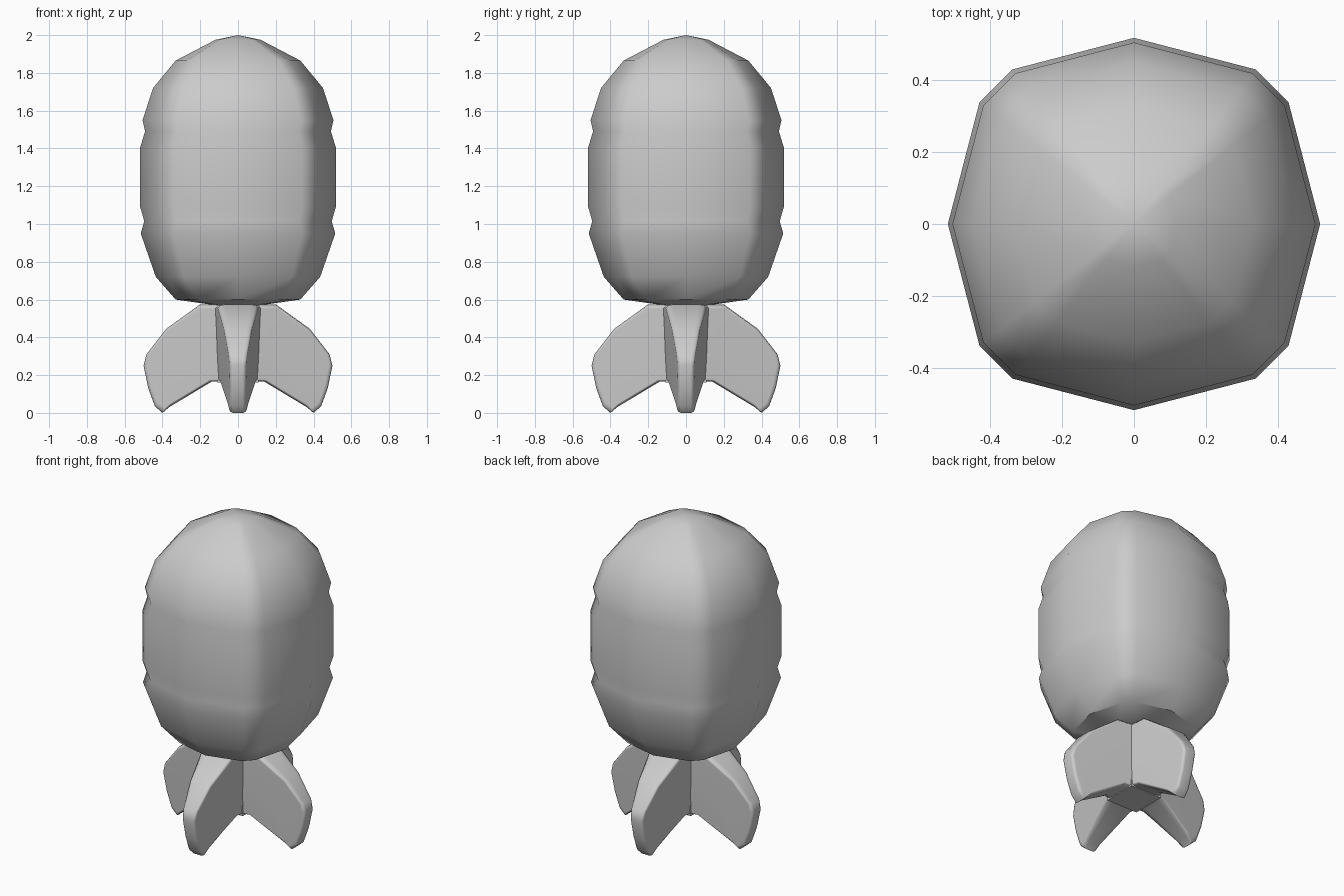
import bpy, bmesh, math
from mathutils import Matrix

old = bpy.data.objects.get("Cube")
if old:
    bpy.data.objects.remove(old, do_unlink=True)

grey = bpy.data.materials.new("plain_grey")
grey.use_nodes = True
colour = (0.6, 0.6, 0.6, 1)
grey.diffuse_color = colour
grey.node_tree.nodes["Principled BSDF"].inputs["Base Color"].default_value = colour


def finish(name, bm, angle):
    """Turn a bmesh into a smooth shaded object."""
    bmesh.ops.recalc_face_normals(bm, faces=bm.faces)
    mesh = bpy.data.meshes.new(name)
    bm.to_mesh(mesh)
    bm.free()
    mesh.materials.append(grey)
    obj = bpy.data.objects.new(name, mesh)
    bpy.context.collection.objects.link(obj)
    bpy.ops.object.select_all(action='DESELECT')
    obj.select_set(True)
    bpy.context.view_layer.objects.active = obj
    bpy.ops.object.shade_smooth_by_angle(angle=math.radians(angle))
    weighted = obj.modifiers.new("even_shading", 'WEIGHTED_NORMAL')
    weighted.keep_sharp = True
    return obj


def bridge(bm, rings):
    """Join neighbouring rings of vertices with quads."""
    for a, b in zip(rings, rings[1:]):
        n = len(a)
        for i in range(n):
            j = (i + 1) % n
            bm.faces.new((a[i], a[j], b[j], b[i]))


def fan(bm, ring, z):
    tip = bm.verts.new((0, 0, z))
    for i, v in enumerate(ring):
        bm.faces.new((v, ring[(i + 1) % len(ring)], tip))


# Body: rounded square cross-section swept through a profile
quarter = [(1, 0), (0.83, 0.655), (0.655, 0.83)]
section = []
for turn in range(4):
    rot = Matrix.Rotation(turn * math.pi / 2, 2)
    for x, y in quarter:
        section.append((rot[0][0] * x + rot[0][1] * y, rot[1][0] * x + rot[1][1] * y))

profile = [(0.12, 0.57), (0.33, 0.6), (0.435, 0.72), (0.515, 0.95), (0.496, 1.015),
           (0.518, 1.09), (0.518, 1.405), (0.492, 1.49), (0.505, 1.55),
           (0.45, 1.72), (0.33, 1.865), (0.12, 1.975)]
bm = bmesh.new()
rings = [[bm.verts.new((x * r, y * r, z)) for x, y in section] for r, z in profile]
bridge(bm, rings)
fan(bm, rings[0], 0.565)
fan(bm, rings[-1], 2.0)
finish("body", bm, 40)

# Fins: tapered plates with a rounded rim, turned around the axis
outline = [(0.04, 0.165), (0.14, 0.165), (0.365, 0.03), (0.40, 0.0), (0.44, 0.035),
           (0.475, 0.13), (0.5, 0.25), (0.485, 0.31), (0.38, 0.445), (0.2, 0.575), (0.04, 0.575)]


def thickness(r, z):
    return 0.125 - 0.155 * r + 0.05 * (z - 0.3)


def make_fin(name, turn):
    bm = bmesh.new()
    layers = []
    # scale of the outline, share of thickness, side
    for scale, share, side in ((0.92, 1, -1), (0.975, 0.88, -1), (1, 0.6, -1),
                               (1, 0.6, 1), (0.975, 0.88, 1), (0.92, 1, 1)):
        ring = []
        for r, z in outline:
            rr = 0.27 + (r - 0.27) * scale if r > 0.1 else r
            zz = 0.3 + (z - 0.3) * scale
            ring.append(bm.verts.new((rr, side * share * thickness(r, z), zz)))
        layers.append(ring)
    bridge(bm, layers)
    bm.faces.new(layers[0])
    bm.faces.new(layers[-1])
    bmesh.ops.rotate(bm, verts=bm.verts, matrix=Matrix.Rotation(turn, 3, 'Z'))
    finish(name, bm, 50)


for i, name in enumerate(("left_fin", "back_fin", "right_fin", "front_fin")):
    make_fin(name, i * math.pi / 2)

# Hub: square core where the fins meet
bm = bmesh.new()
bmesh.ops.create_cube(bm, size=1)
bmesh.ops.scale(bm, vec=(0.216, 0.216, 0.42), verts=bm.verts)
bmesh.ops.translate(bm, vec=(0, 0, 0.37), verts=bm.verts)
finish("fin_hub", bm, 30)
